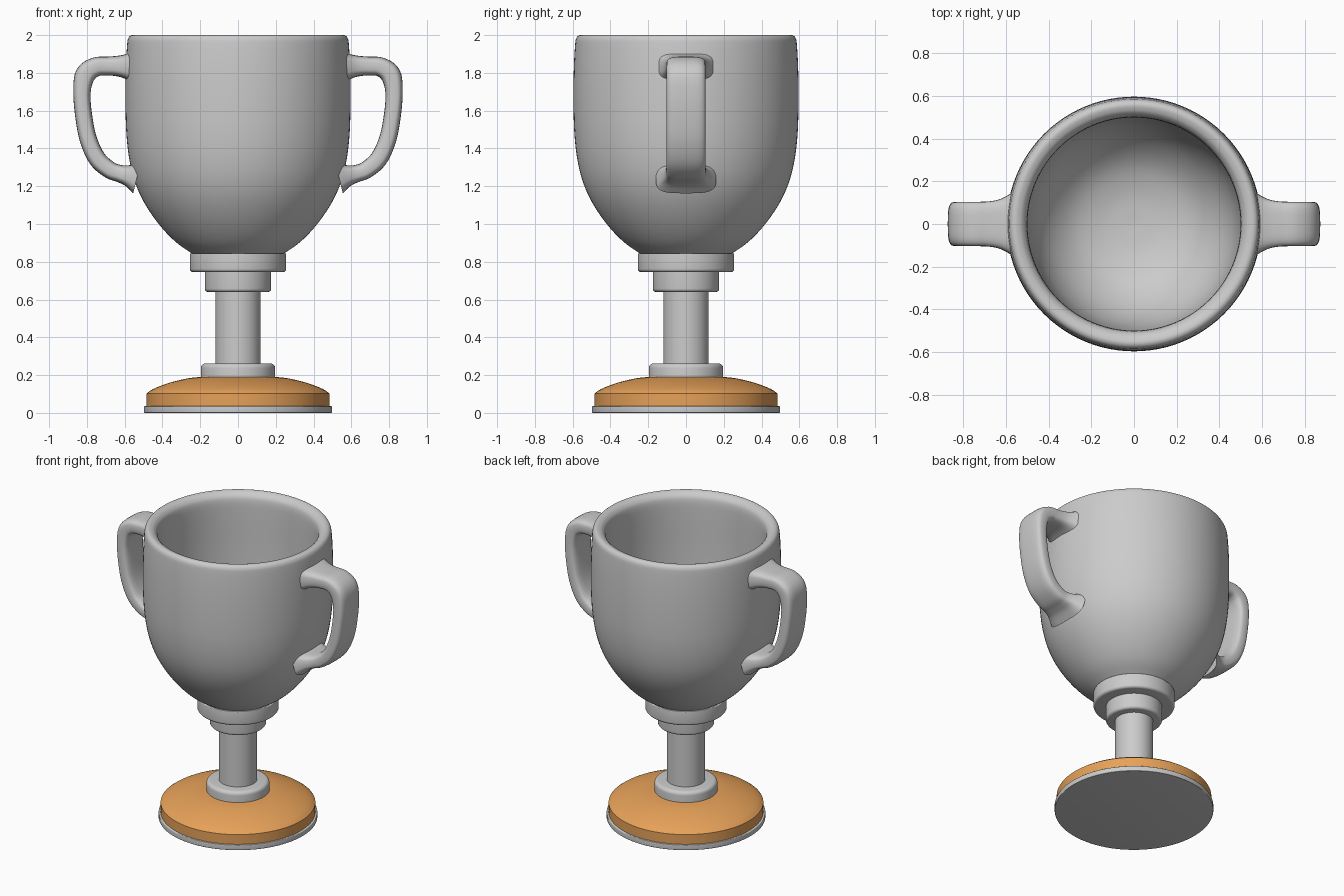
import bpy, bmesh, math
from mathutils import Vector

if "Cube" in bpy.data.objects:
    bpy.data.objects.remove(bpy.data.objects["Cube"])


def spline(points, steps):
    """Catmull-Rom curve through points of any dimension."""
    p = [Vector(q) for q in points]
    p = [2 * p[0] - p[1]] + p + [2 * p[-1] - p[-2]]
    out = []
    for a, b, c, d in zip(p, p[1:], p[2:], p[3:]):
        for i in range(steps):
            t = i / steps
            out.append(0.5 * (2 * b + (c - a) * t + (2 * a - 5 * b + 4 * c - d) * t * t
                              + (3 * b - a - 3 * c + d) * t ** 3))
    return out + [p[-2]]


def finish(bm, name, angle=35):
    bmesh.ops.remove_doubles(bm, verts=bm.verts, dist=1e-5)
    bmesh.ops.recalc_face_normals(bm, faces=bm.faces)
    mesh = bpy.data.meshes.new(name)
    bm.to_mesh(mesh)
    bm.free()
    obj = bpy.data.objects.new(name, mesh)
    bpy.context.collection.objects.link(obj)
    bpy.ops.object.select_all(action='DESELECT')
    bpy.context.view_layer.objects.active = obj
    obj.select_set(True)
    bpy.ops.object.shade_smooth_by_angle(angle=math.radians(angle))
    return obj


def skin(bm, rings, closed_loop=True):
    rows = [[bm.verts.new(co) for co in ring] for ring in rings]
    n = len(rows[0])
    for a, b in zip(rows, rows[1:]):
        for i in range(n):
            j = (i + 1) % n
            bm.faces.new((a[i], a[j], b[j], b[i]))
    return rows


def lathe(name, profile, segs=96, angle=35):
    bm = bmesh.new()
    skin(bm, [[(r * math.cos(2 * math.pi * i / segs), r * math.sin(2 * math.pi * i / segs), z)
               for i in range(segs)] for r, z in profile])
    return finish(bm, name, angle)


def disc(name, r, z0, z1, top=0.0, bottom=0.0):
    """Solid turned disc with rounded top and bottom edges."""
    pts = [(0, z0)]
    for rad, z, sign, start in ((bottom, z0, 1, -90), (top, z1, -1, 0)):
        for k in range(6 if rad else 1):
            a = math.radians(start + 18 * k)
            pts.append((r - rad + rad * math.cos(a), z + sign * rad + rad * math.sin(a)))
    return lathe(name, pts + [(0, z1)])


# Cup: outer wall, rounded rim and hollow inside
outer = spline([(0.23, 0.835), (0.33, 0.905), (0.42, 1.0), (0.495, 1.11), (0.545, 1.22),
                (0.575, 1.34), (0.591, 1.48), (0.596, 1.65), (0.594, 1.82), (0.587, 1.95),
                (0.58, 1.985), (0.565, 1.999), (0.545, 1.999), (0.52, 1.985), (0.503, 1.95),
                (0.499, 1.85), (0.499, 1.6), (0.493, 1.42), (0.465, 1.25), (0.40, 1.11),
                (0.29, 1.0), (0.15, 0.945), (0.0, 0.93)], 5)
outer[-1].x = 0
lathe("cup", [(0, 0.835)] + [(p.x, p.y) for p in outer])

# Stem and collars
disc("upper_collar", 0.255, 0.745, 0.845, 0.005, 0.018)
disc("middle_collar", 0.176, 0.64, 0.75, 0.0, 0.018)
disc("stem", 0.12, 0.22, 0.66)
disc("lower_collar", 0.197, 0.17, 0.262, 0.025, 0.0)

# Base: orange dome over a thin grey plate
dome = spline([(0.484, 0.103), (0.45, 0.126), (0.38, 0.154), (0.29, 0.178), (0.2, 0.19), (0.0, 0.197)], 4)
base = lathe("base_dome", [(0, 0.03), (0.484, 0.03)] + [(p.x, p.y) for p in dome], angle=25)
orange = bpy.data.materials.new("orange")
orange.diffuse_color = (0.8, 0.36, 0.1, 1)
orange.use_nodes = True
orange.node_tree.nodes["Principled BSDF"].inputs["Base Color"].default_value = orange.diffuse_color
base.data.materials.append(orange)
disc("base_plate", 0.497, 0.0, 0.036, 0.005, 0.004)

# Handles: x, z, half width, half thickness along the path, flared at the cup
path = [(0.545, 1.832, 0.165, 0.095), (0.59, 1.834, 0.135, 0.068), (0.635, 1.836, 0.114, 0.055),
        (0.69, 1.836, 0.105, 0.05), (0.755, 1.831, 0.104, 0.051), (0.808, 1.79, 0.104, 0.054),
        (0.826, 1.70, 0.104, 0.046), (0.818, 1.58, 0.104, 0.045), (0.793, 1.45, 0.104, 0.046),
        (0.745, 1.345, 0.104, 0.047), (0.68, 1.287, 0.105, 0.046), (0.63, 1.268, 0.11, 0.046),
        (0.585, 1.257, 0.13, 0.056), (0.535, 1.245, 0.16, 0.085)]
for side, name in ((1, "right_handle"), (-1, "left_handle")):
    pts = spline(path, 5)
    rings = []
    for i, p in enumerate(pts):
        a, b = pts[max(i - 1, 0)], pts[min(i + 1, len(pts) - 1)]
        t = Vector((b[0] - a[0], b[1] - a[1])).normalized()
        ring = []
        for k in range(32):
            ang = 2 * math.pi * k / 32
            c, s = math.cos(ang), math.sin(ang)
            u = math.copysign(abs(c) ** 0.55, c) * p[2]
            v = math.copysign(abs(s) ** 0.55, s) * p[3]
            ring.append((side * (p[0] - t.y * v), u, p[1] + t.x * v))
        rings.append(ring)
    bm = bmesh.new()
    rows = skin(bm, rings)
    bm.faces.new(rows[0])
    bm.faces.new(rows[-1])
    finish(bm, name, 60)
